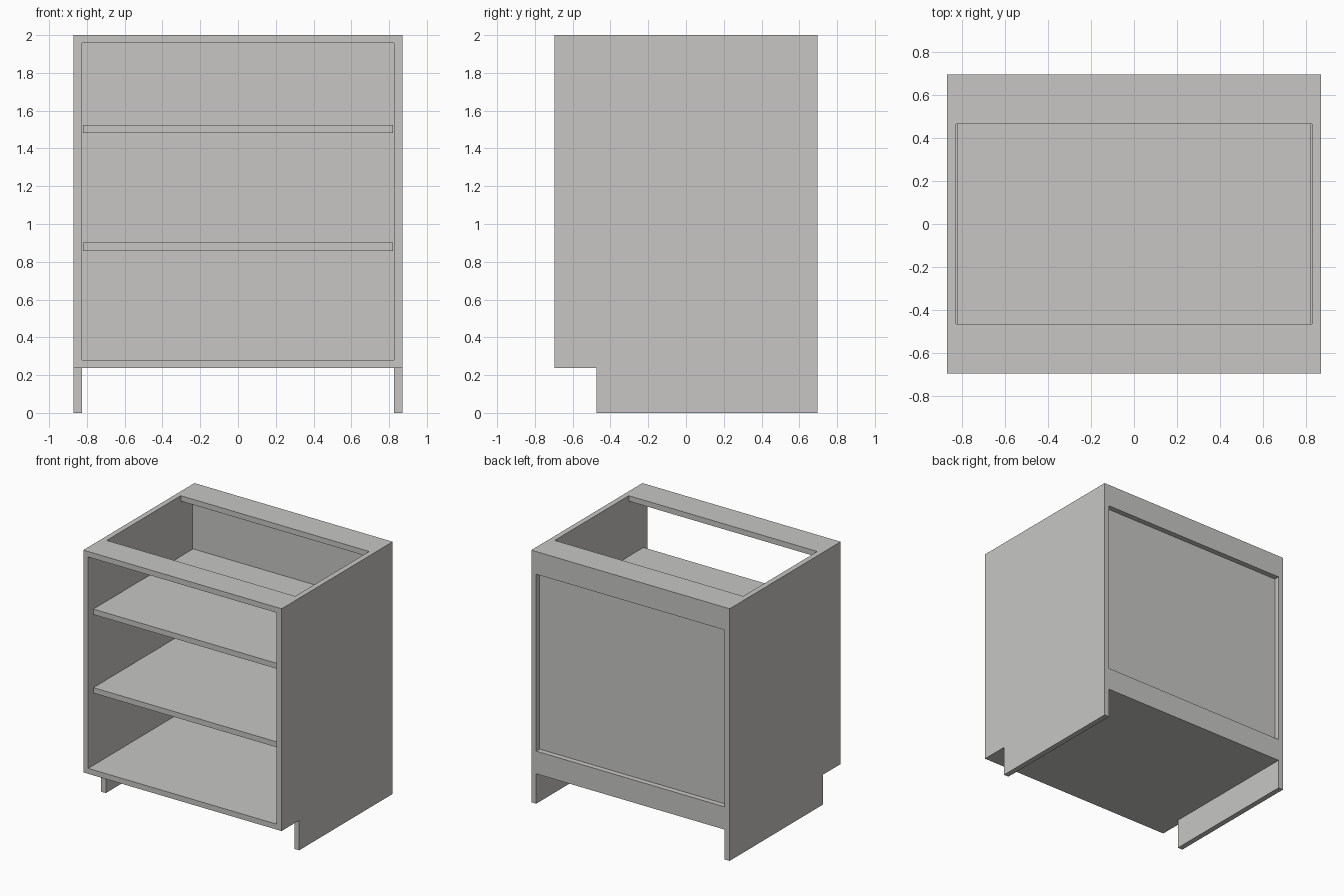
import bpy
import bmesh

if "Cube" in bpy.data.objects:
    bpy.data.objects.remove(bpy.data.objects["Cube"])

# Overall sizes
W, D, H = 0.87, 0.696, 2.0      # half width, half depth, height
T = 0.043                       # board thickness
IN = W - T                      # inner half width
KICK_Z, KICK_Y = 0.237, -0.475  # toe-kick notch
RAIL = 0.18                     # back rail height including the board behind it

paint = bpy.data.materials.new("light_grey")
paint.diffuse_color = (0.57, 0.565, 0.55, 1.0)
paint.use_nodes = True
paint.node_tree.nodes["Principled BSDF"].inputs["Base Color"].default_value = paint.diffuse_color


def extrude_x(name, profile, x0, x1):
    """Extrude a closed (y, z) outline from x0 to x1."""
    bm = bmesh.new()
    face = bm.faces.new([bm.verts.new((x0, y, z)) for y, z in profile])
    ext = bmesh.ops.extrude_face_region(bm, geom=[face])
    moved = [v for v in ext["geom"] if isinstance(v, bmesh.types.BMVert)]
    bmesh.ops.translate(bm, verts=moved, vec=(x1 - x0, 0, 0))
    bmesh.ops.recalc_face_normals(bm, faces=bm.faces)
    mesh = bpy.data.meshes.new(name)
    bm.to_mesh(mesh)
    bm.free()
    mesh.materials.append(paint)
    obj = bpy.data.objects.new(name, mesh)
    bpy.context.collection.objects.link(obj)
    return obj


def board(name, half_x, y0, y1, z0, z1):
    return extrude_x(name, [(y0, z0), (y1, z0), (y1, z1), (y0, z1)], -half_x, half_x)


# Side panels with the toe-kick notch
side = [(-D, KICK_Z), (KICK_Y, KICK_Z), (KICK_Y, 0), (D, 0), (D, H), (-D, H)]
extrude_x("left_side", side, -W, -IN)
extrude_x("right_side", side, IN, W)

# Floor and the two top stretchers
board("bottom_panel", IN, -D, D, KICK_Z, KICK_Z + T)
board("front_top_stretcher", IN, -D, -0.464, H - T, H)
board("back_top_stretcher", IN, 0.464, D, H - T, H)

# Recessed back panel and the rails behind it
back_out = D - T
back_in = back_out - T
board("back_panel", IN, back_in, back_out, KICK_Z + T, H - T)
board("upper_back_rail", IN, back_out, D, H - RAIL, H - T)
board("lower_back_rail", IN, back_out, D, KICK_Z + T, KICK_Z + RAIL)

# Loose shelves, set back slightly from the front
for name, z in (("lower_shelf", 0.858), ("upper_shelf", 1.481)):
    board(name, 0.821, -0.64, back_in, z, z + T)
